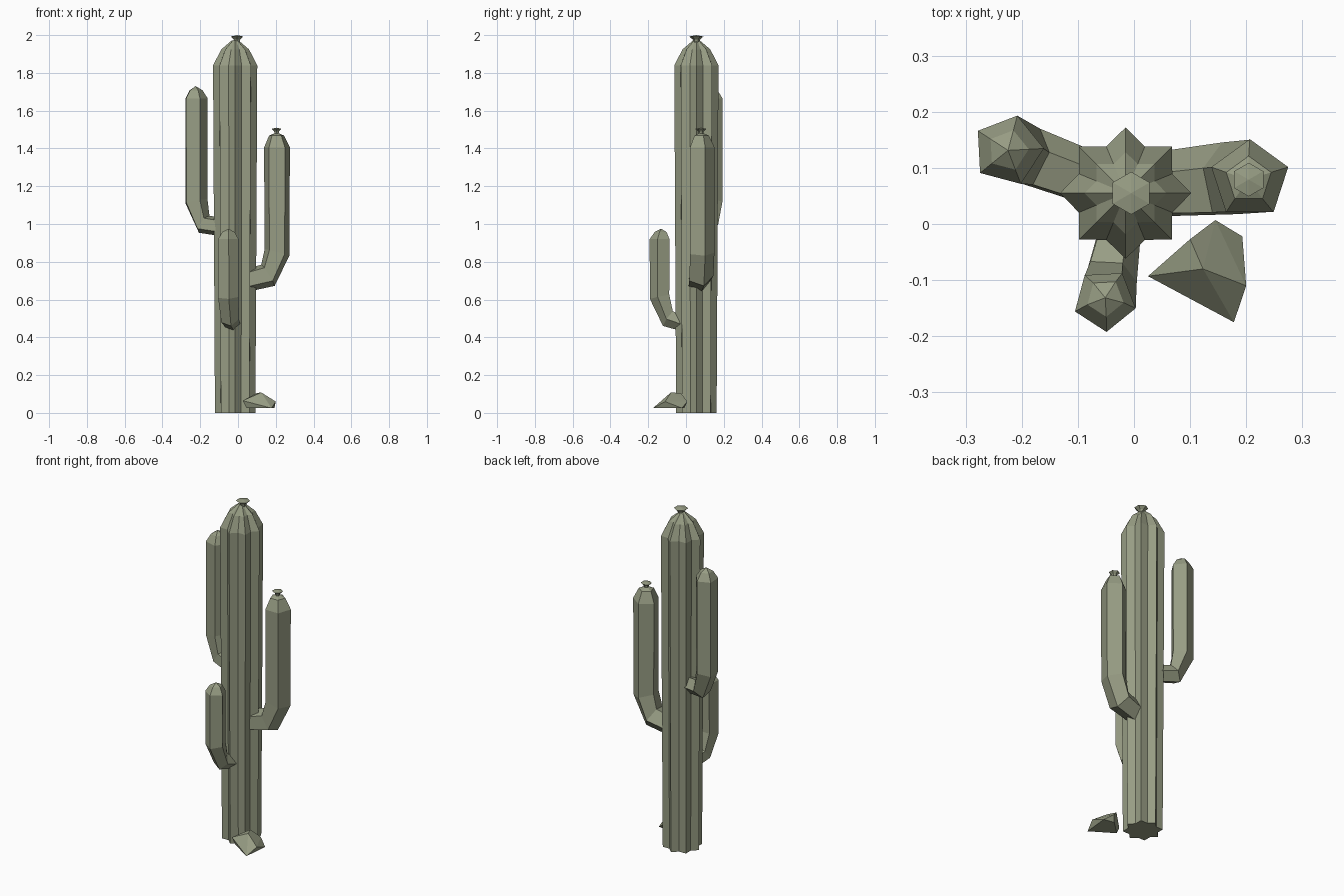
import bpy, bmesh
from math import cos, sin, pi, radians
from mathutils import Vector

cube = bpy.data.objects.get("Cube")
if cube:
    bpy.data.objects.remove(cube, do_unlink=True)

# One dusty green for every part
green = bpy.data.materials.new("dusty_green")
green.use_nodes = True
colour = (0.31, 0.335, 0.23, 1)
green.diffuse_color = colour
green.node_tree.nodes["Principled BSDF"].inputs["Base Color"].default_value = colour

TRUNK = Vector((-0.015, 0.055, 0))
UP = Vector((0, 0, 1))


def finish(bm, name):
    bmesh.ops.recalc_face_normals(bm, faces=bm.faces)
    mesh = bpy.data.meshes.new(name)
    bm.to_mesh(mesh)
    bm.free()
    mesh.materials.append(green)
    obj = bpy.data.objects.new(name, mesh)
    bpy.context.collection.objects.link(obj)


def loft(name, rings, apex=None):
    """Skin a list of point rings, closing the top with a fan or a cap."""
    bm = bmesh.new()
    loops = [[bm.verts.new(p) for p in ring] for ring in rings]
    n = len(loops[0])
    for low, high in zip(loops, loops[1:]):
        for i in range(n):
            j = (i + 1) % n
            bm.faces.new((low[i], low[j], high[j], high[i]))
    bm.faces.new(loops[0][::-1])
    if apex is None:
        bm.faces.new(loops[-1])
    else:
        tip = bm.verts.new(apex)
        for i in range(n):
            bm.faces.new((loops[-1][i], loops[-1][(i + 1) % n], tip))
    finish(bm, name)


def star(radius, z):
    """Eight-ribbed trunk section."""
    return [TRUNK + Vector((cos(k * pi / 8), sin(k * pi / 8), 0))
            * radius * (0.77 if k % 2 else 1) + UP * z for k in range(16)]


def flower(name, centre, radius, height):
    """Small flared six-sided bud."""
    rings = [[centre + Vector((sin(k * pi / 3) * r, cos(k * pi / 3) * r, z))
              for k in range(6)]
             for r, z in ((radius * 0.4, -height * 0.3), (radius * 0.5, height * 0.2),
                          (radius, height * 0.75))]
    loft(name, rings, centre + UP * height)


def arm(name, base, azimuth, phase, stations, tip):
    """Bent five-sided arm; stations are (reach, height, tilt, radius)."""
    a = radians(azimuth)
    out = Vector((cos(a), sin(a), 0))
    side = Vector((-sin(a), cos(a), 0))
    rings = []
    for reach, z, tilt, radius in stations:
        t = radians(tilt)
        across = out * sin(t) - UP * cos(t)
        centre = base + out * reach + UP * z
        angles = [radians(phase - azimuth + 72 * k) for k in range(5)]
        rings.append([centre + (across * cos(b) + side * sin(b)) * radius
                      for b in angles])
    top = base + out * stations[-1][0] + UP * tip
    loft(name, rings, top)
    return top


# Ribbed trunk with domed top
loft("trunk", [star(r, z) for r, z in
               ((0.107, 0), (0.112, 0.9), (0.117, 1.84), (0.073, 1.925), (0.02, 1.97))],
     TRUNK + UP * 1.975)
flower("trunk_flower", TRUNK + Vector((0.01, 0, 1.97)), 0.038, 0.03)

# Three arms
left_top = arm("left_arm", Vector((0, 0.063, 0)), 4.5, 18,
               [(0.04, 0.70, 5, 0.062), (0.16, 0.73, 32, 0.07), (0.207, 0.85, 75, 0.071),
                (0.207, 1.405, 90, 0.072), (0.205, 1.468, 90, 0.042)], 1.485)
flower("left_arm_flower", left_top, 0.03, 0.025)
arm("right_arm", TRUNK, 160, 3,
    [(0.05, 0.98, 5, 0.05), (0.18, 1.0, 32, 0.056), (0.223, 1.12, 78, 0.064),
     (0.223, 1.665, 90, 0.064), (0.223, 1.708, 90, 0.037)], 1.73)
arm("front_arm", TRUNK, 259, 57,
    [(0.06, 0.468, 10, 0.04), (0.15, 0.5, 35, 0.05), (0.194, 0.615, 78, 0.057),
     (0.194, 0.92, 90, 0.057), (0.19, 0.958, 90, 0.034)], 0.975)

# Faceted stone at the foot
bm = bmesh.new()
for p in ((0.025, -0.093, 0.065), (0.145, 0.007, 0.06), (0.193, -0.022, 0.025),
          (0.2, -0.11, 0.06), (0.178, -0.175, 0.025), (0.1, -0.027, 0.105),
          (0.123, -0.08, 0.108), (0.045, -0.09, 0.025), (0.13, -0.01, 0.025)):
    bm.verts.new(p)
bmesh.ops.convex_hull(bm, input=bm.verts)
finish(bm, "stone")
